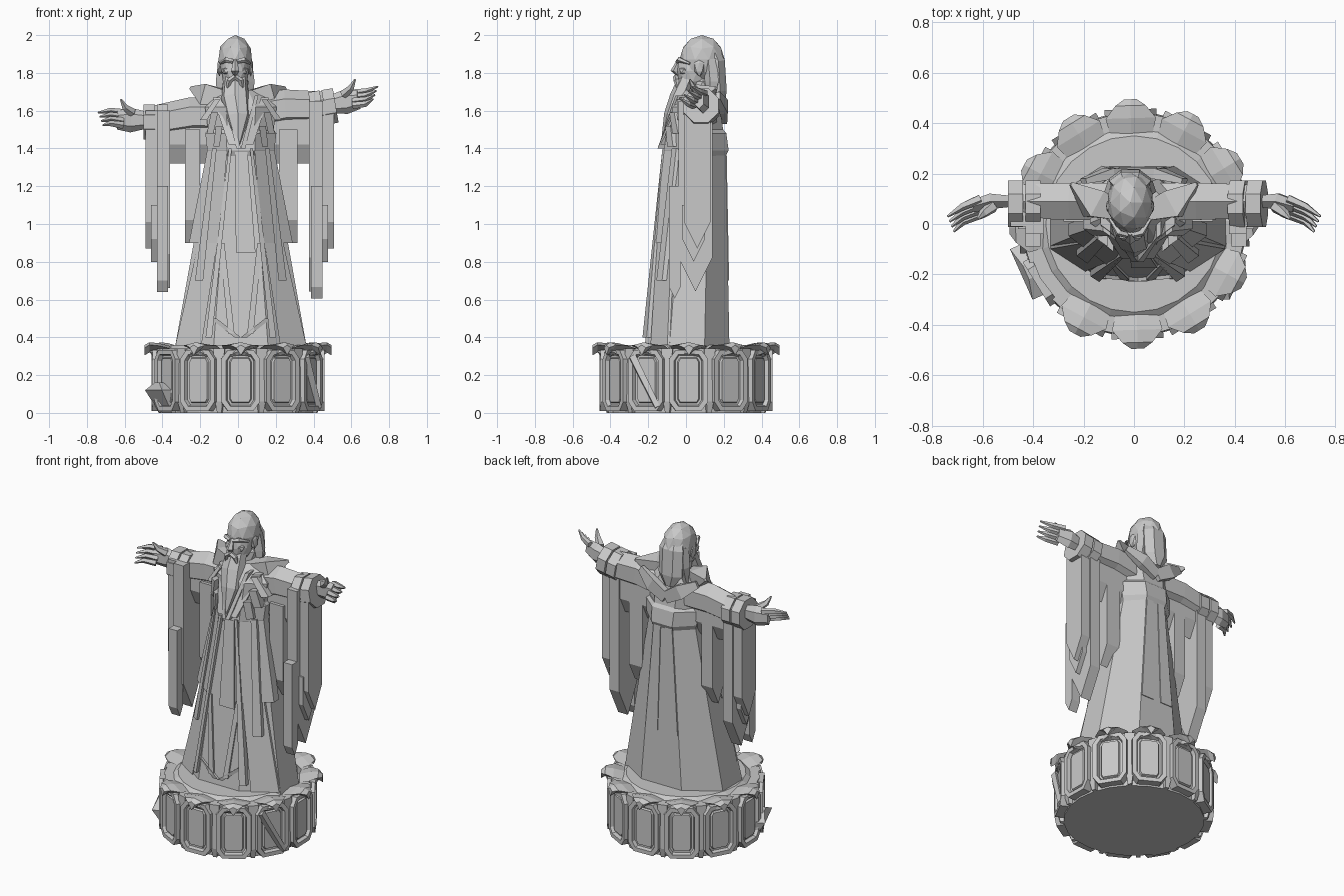
import bpy, bmesh, math
from mathutils import Vector, Matrix

if "Cube" in bpy.data.objects:
    bpy.data.objects.remove(bpy.data.objects["Cube"])

GREY = (0.58, 0.58, 0.58, 1)
stone = bpy.data.materials.new("grey stone")
stone.use_nodes = True
stone.diffuse_color = GREY
stone.node_tree.nodes["Principled BSDF"].inputs["Base Color"].default_value = GREY


def finish(name, bm):
    bmesh.ops.recalc_face_normals(bm, faces=bm.faces)
    mesh = bpy.data.meshes.new(name)
    bm.to_mesh(mesh)
    bm.free()
    mesh.materials.append(stone)
    bpy.context.collection.objects.link(bpy.data.objects.new(name, mesh))


def skin(bm, rings):
    """Closed solid through rings of equal length; returns its last cap."""
    rows = [[bm.verts.new(point) for point in ring] for ring in rings]
    count = len(rows[0])
    for low, high in zip(rows, rows[1:]):
        for i in range(count):
            j = (i + 1) % count
            bm.faces.new((low[i], low[j], high[j], high[i]))
    bm.faces.new(rows[0][::-1])
    return bm.faces.new(rows[-1])


def loft(name, rings):
    bm = bmesh.new()
    skin(bm, rings)
    finish(name, bm)


def around(sides):
    """Unit circle with a flat side facing the front."""
    angles = [2 * math.pi * (k + 0.5) / sides for k in range(sides)]
    return [(math.sin(a), -math.cos(a)) for a in angles]


def limb(name, path, radii, sides=6, flat=1):
    """Tapered tube along a path; flat squeezes its depth."""
    path = [Vector(point) for point in path]
    rings = []
    for i, (point, radius) in enumerate(zip(path, radii)):
        ahead = path[min(i + 1, len(path) - 1)] - path[max(i - 1, 0)]
        across = ahead.cross(Vector((0, 1, 0))).normalized()
        depth = ahead.normalized().cross(across) * flat
        rings.append([point + radius * (u * across + v * depth) for u, v in around(sides)])
    loft(name, rings)


def blob(name, centre, radii, detail=1):
    bm = bmesh.new()
    shape = Matrix.Translation(centre) @ Matrix.Diagonal((*radii, 1))
    bmesh.ops.create_icosphere(bm, subdivisions=detail, radius=1, matrix=shape)
    finish(name, bm)


def drum(name, low_radius, high_radius, bottom, top, segments):
    bm = bmesh.new()
    bmesh.ops.create_cone(bm, cap_ends=True, segments=segments, radius1=low_radius, radius2=high_radius,
                          depth=top - bottom, matrix=Matrix.Translation((0, 0, (top + bottom) / 2)))
    finish(name, bm)


# Robe: height, half width, front and back at hem, waist, shoulder and neck
ROBE = [Vector(row) for row in ((0.34, 0.35, -0.22, 0.23), (1.4, 0.16, -0.1, 0.21),
                                (1.62, 0.19, -0.07, 0.18), (1.71, 0.09, 0, 0.16))]
ROBE_X = 0.015
CORNER = math.tan(math.pi / 8)


def robe_ring(row, grow=1.0):
    z, half, front, back = row
    reach = grow / math.cos(math.pi / 8)
    return [(ROBE_X + u * half * reach, (front + back) / 2 + v * reach * (back - front) / 2, z)
            for u, v in around(8)]


def robe_row(z):
    for low, high in zip(ROBE, ROBE[1:]):
        if z <= high[0]:
            break
    return low.lerp(high, (z - low[0]) / (high[0] - low[0]))


def on_robe(u, z, lift, facing):
    """Point at fraction u of the robe's half width, lifted off its surface."""
    _, half, front, back = robe_row(z)
    bulge = min(1, 1 + CORNER - abs(u))
    y = (front + back) / 2 + facing * (bulge * (back - front) / 2 + lift)
    return (ROBE_X + u * half, y, z)


def pleat(name, side, u_top, u_low, width, top, low, lift, facing=-1):
    """Strip of cloth lying on the robe."""
    corners = ((u_top, top), (u_top + width, top), (u_low + width, low), (u_low, low))
    loft(name, [[on_robe(side * u, z, off, facing) for u, z in corners] for off in (lift, -0.03)])


loft("robe", [robe_ring(row) for row in ROBE])
loft("belt", [robe_ring(robe_row(z), grow) for z, grow in ((1.36, 1), (1.39, 1.1), (1.48, 1.1), (1.5, 1))])
pleat("front_sash", 1, -0.2, -0.1, 0.4, 1.42, 0.85, 0.012)

for side, label in ((-1, "right_"), (1, "left_")):
    # Open outer robe, hems and long folds
    pleat(label + "outer_robe", side, 0.45, 0.45, 0.65, 1.4, 0.9, 0.02)
    pleat(label + "outer_skirt", side, 0.5, 0.6, 0.4, 0.9, 0.36, 0.012)
    pleat(label + "robe_edge", side, 0.3, 0.45, 0.1, 1.4, 0.4, 0.025)
    pleat(label + "side_fold", side, 0.8, 0.7, 0.15, 1.4, 0.7, 0.035)
    pleat(label + "skirt_fold", side, 0.35, 0.1, 0.1, 0.9, 0.42, 0.012)
    pleat(label + "skirt_hem", side, 0.4, 0, 0.1, 0.5, 0.4, 0.015)
    pleat(label + "back_panel", side, 0.1, 0.1, 0.3, 1.4, 0.7, 0.005, 1)

    # Layered lapels with ruffled edges
    pleat(label + "lapel", side, 0.8, 0.1, 0.3, 1.67, 1.42, 0.04)
    pleat(label + "lapel_edge", side, 0.6, 0, 0.15, 1.68, 1.4, 0.05)
    for k in range(3):
        top = 1.66 - k * 0.07
        pleat(label + "ruffle", side, 0.75 - k * 0.1, 1 - k * 0.15, 0.2, top, top - 0.11, 0.045)

    # Collar standing out over the shoulder
    rise = 0.17 * (side > 0)

    def at(x, y, z):
        return Vector((side * x, y, z + rise * x))

    limb(label + "collar_flap", [(side * 0.06, 0.05, 1.67), (side * 0.16, 0.08, 1.68), (side * 0.25, 0.16, 1.72)],
         (0.05, 0.08, 0.01), 4)
    limb(label + "back_collar", [(side * 0.2, 0.17, 1.68), (side * 0.1, 0.2, 1.62), (0, 0.2, 1.56)],
         (0.03, 0.06, 0.05), 4, 0.5)
    limb(label + "arm", [at(0.1, 0.09, 1.57), at(0.25, 0.09, 1.57), at(0.47, 0.09, 1.53)],
         (0.1, 0.1, 0.09), 6, 0.85)

    # Hanging sleeve cloth, each sheet ending in a point
    def sheet(name, inner, outer, y, half, top, bottom):
        edge = bottom + 2 * half
        outline = ((y - half, top), (y + half, top), (y + half, edge), (y, bottom), (y - half, edge))
        loft(label + name, [[(side * x, across, z) for across, z in outline] for x in (inner, outer)])

    grow = rise / 10
    sleeve_top = 1.6 + rise * 0.3
    sheet("sleeve", 0.1, 0.4, 0.08, 0.05, sleeve_top, 1.32)
    sheet("inner_fold", 0.2 + grow, 0.28 + 2 * grow, 0.07, 0.06, 1.5, 0.9)
    sheet("sleeve_curtain", 0.36 + grow, 0.43 + grow, 0.05, 0.09, sleeve_top, 0.66 - grow)
    sheet("sleeve_outer", 0.43 + grow, 0.49 + grow, 0.06, 0.07, sleeve_top, 0.87)
    sheet("sleeve_tip", 0.4 + grow, 0.46 + grow, 0.04, 0.06, 1.1, 0.8)
    sheet("sleeve_strip", 0.37 + grow, 0.43 + grow, -0.06, 0.03, 1.2, 0.64 - 2 * grow)
    for x in (0.37, 0.44):
        limb(label + "cuff", [at(x + grow, 0.08, 1.54), at(x + 0.06 + grow, 0.08, 1.54)], (0.1, 0.1), 8)

    # Open hand with spread fingers
    limb(label + "palm", [at(0.46, 0.09, 1.55), at(0.57, 0.09, 1.55), at(0.64, 0.07, 1.55)],
         (0.04, 0.065, 0.05), 6, 0.55)
    for k in range(4):
        knuckle = at(0.61, 0.1 - k / 50, 1.59 - k / 45)
        middle = knuckle + Vector((side * 0.07, -0.03, 0.01))
        tip = middle + Vector((side * (0.06 - k / 120), -0.04, -0.01 + rise / 5))
        limb(label + "finger", [knuckle, middle, tip], (0.02, 0.016, 0.005), 5)
    limb(label + "thumb", [at(0.56, 0.07, 1.59), at(0.6, 0.04, 1.62), at(0.62, 0.02, 1.66)], (0.026, 0.018, 0.005), 5)

# Head, set slightly to its right
HEAD_X = -0.015
blob("skull", (HEAD_X, 0.085, 1.87), (0.093, 0.12, 0.13), 2)
blob("face", (HEAD_X, 0.035, 1.81), (0.075, 0.085, 0.11), 2)
blob("neck", (HEAD_X, 0.09, 1.71), (0.08, 0.1, 0.1))
limb("nose", [(HEAD_X, -0.035, 1.87), (HEAD_X, -0.06, 1.81), (HEAD_X, -0.04, 1.79)], (0.01, 0.022, 0.01), 5)
for side, label in ((-1, "right_"), (1, "left_")):
    def beside(x, y, z):
        return (HEAD_X + side * x, y, z)

    limb(label + "brow", [beside(0.01, -0.045, 1.86), beside(0.045, -0.035, 1.87), beside(0.08, 0.02, 1.85)],
         (0.012, 0.015, 0.006), 5)
    blob(label + "cheek", beside(0.04, -0.01, 1.81), (0.03, 0.03, 0.025))
    blob(label + "ear", beside(0.083, 0.07, 1.83), (0.014, 0.03, 0.05))
    limb(label + "moustache", [beside(0, -0.055, 1.78), beside(0.03, -0.05, 1.76), beside(0.045, -0.04, 1.7)],
         (0.014, 0.016, 0.004), 5)
    limb(label + "hair_lock", [beside(0.05, 0.13, 1.87), beside(0.065, 0.14, 1.75), beside(0.08, 0.13, 1.64)],
         (0.04, 0.04, 0.012), 5)

# Long beard and hair down the back
limb("beard", [(HEAD_X, 0.01, 1.77), (HEAD_X, -0.03, 1.67), (0, -0.07, 1.57), (0, -0.13, 1.41)],
     (0.065, 0.075, 0.065, 0.006), 7, 0.75)
limb("back_hair", [(HEAD_X, 0.13, 1.95), (HEAD_X, 0.16, 1.86), (HEAD_X, 0.17, 1.7), (HEAD_X, 0.19, 1.63)],
     (0.05, 0.085, 0.085, 0.03), 7, 0.6)

# Round plinth
drum("plinth_core", 0.41, 0.43, 0, 0.34, 24)
drum("plinth_top_ring", 0.39, 0.35, 0.33, 0.36, 24)


def turned(points, angle):
    return [Matrix.Rotation(angle, 4, 'Z') @ Vector(point) for point in points]


def block(name, angle, rows, inner):
    """Upright wedge on the rim from rows of half width, radius and height."""
    loft(name, [turned([(-w, -r, z), (w, -r, z), (w, -inner, z), (-w, -inner, z)], angle) for w, r, z in rows])


def chamfered(value, cut):
    return math.copysign(1 if abs(value) > 0.5 else cut, value)


# Framed panels, posts and curled petals round the rim; one petal is lost
OUTLINE = [(chamfered(u, 0.65), chamfered(v, 0.7)) for u, v in around(8)]
PANELS = 12
LOST = 10
for i in range(PANELS):
    angle = i * 2 * math.pi / PANELS + 0.03
    bm = bmesh.new()
    front = skin(bm, [turned([(u * 0.103, -r, 0.172 + v * 0.162) for u, v in OUTLINE], angle)
                      for r in (0.38, 0.455)])
    bmesh.ops.recalc_face_normals(bm, faces=bm.faces)
    for width, depth in ((0.028, 0), (0.007, -0.022), (0.012, 0), (0.006, 0.012)):
        bmesh.ops.inset_region(bm, faces=[front], thickness=width, depth=depth)
    finish("plinth_panel", bm)
    block("plinth_post", angle + math.pi / PANELS, ((0.012, 0.43, 0), (0.02, 0.445, 0.06), (0.03, 0.44, 0.34)), 0.38)
    if i != LOST:
        rows = ((0.085, 0.36, 0.34), (0.1, 0.42, 0.355), (0.06, 0.47, 0.36), (0.025, 0.495, 0.345))
        loft("petal", [turned([(-w, -r, z), (0, -r, z + 0.014), (w, -r, z), (0, -r, z - 0.04)], angle)
                       for w, r, z in rows])
        limb("petal_scroll", turned([(-0.08, -0.43, 0.3), (0, -0.45, 0.33), (0.08, -0.43, 0.3)], angle),
             (0.008, 0.024, 0.008), 5)

# Broken shard leaning off the plinth, and a fallen slab across the panels
block("loose_shard", -1.15, ((0.08, 0.42, 0), (0.11, 0.49, 0.12), (0.03, 0.47, 0.16)), 0.4)
limb("fallen_slab", turned([(-0.09, -0.45, 0.3), (0.06, -0.45, 0.03)], 1.1), (0.025, 0.02), 4)
